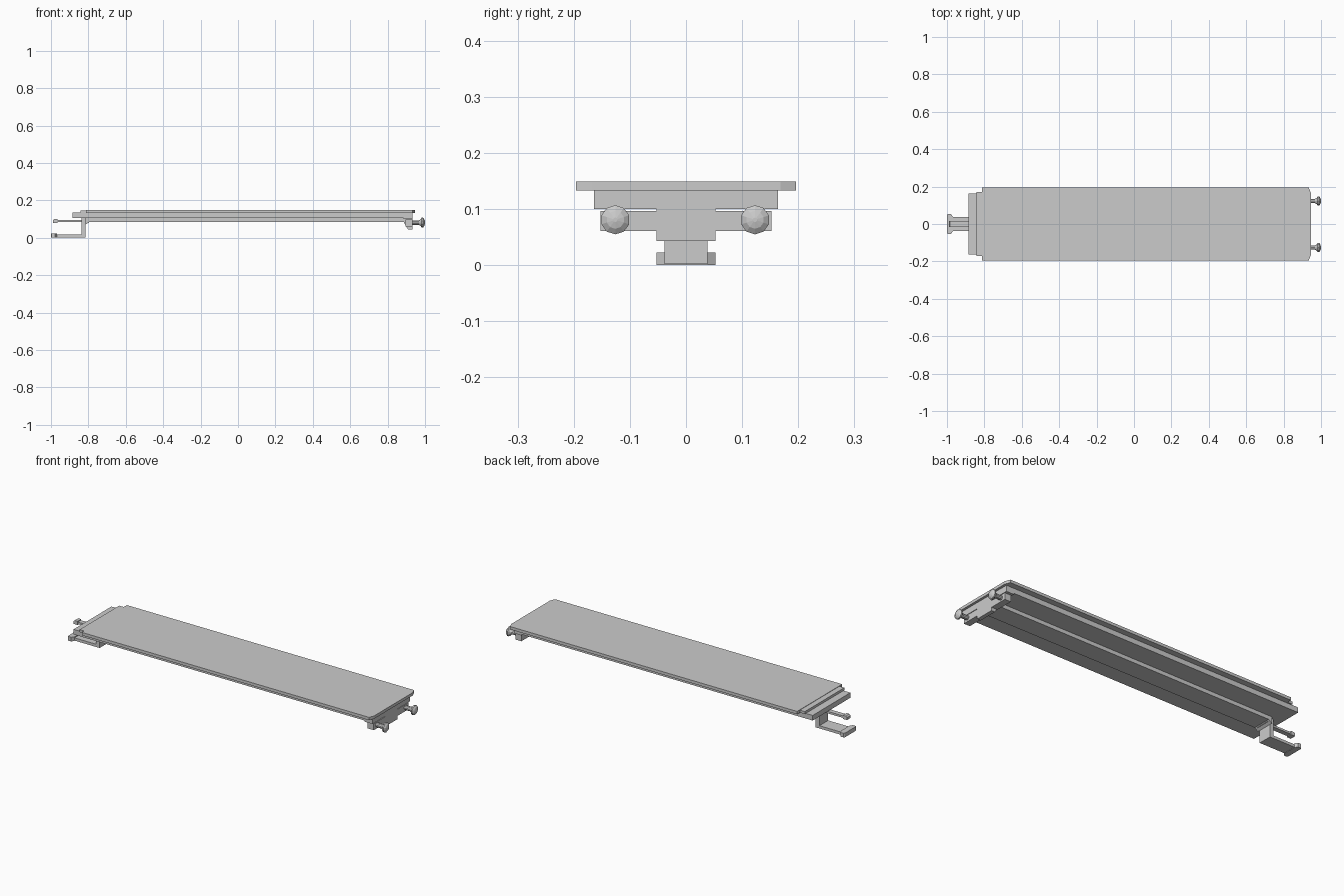
import bpy, bmesh, math
from mathutils import Matrix

cube = bpy.data.objects.get("Cube")
if cube:
    bpy.data.objects.remove(cube, do_unlink=True)

grey = bpy.data.materials.new("plain grey")
grey.use_nodes = True
colour = (0.6, 0.6, 0.6, 1)
grey.diffuse_color = colour
grey.node_tree.nodes["Principled BSDF"].inputs["Base Color"].default_value = colour


def finish(name, bm):
    bmesh.ops.recalc_face_normals(bm, faces=bm.faces)
    mesh = bpy.data.meshes.new(name)
    bm.to_mesh(mesh)
    bm.free()
    mesh.materials.append(grey)
    obj = bpy.data.objects.new(name, mesh)
    bpy.context.collection.objects.link(obj)
    return obj


def prism(name, outline, low, high, axis="z"):
    """Extrude a flat outline: (x, y) along z, or (x, z) along y."""
    bm = bmesh.new()
    place = (lambda a, b, h: (a, b, h)) if axis == "z" else (lambda a, b, h: (a, h, b))
    base = bm.faces.new([bm.verts.new(place(a, b, low)) for a, b in outline])
    top = bmesh.ops.extrude_face_region(bm, geom=[base])["geom"]
    offset = place(0, 0, high - low)
    bmesh.ops.translate(bm, vec=offset, verts=[v for v in top if isinstance(v, bmesh.types.BMVert)])
    return finish(name, bm)


def box(name, x0, x1, half, z0, z1):
    return prism(name, [(x0, -half), (x1, -half), (x1, half), (x0, half)], z0, z1)


def mirrored(points):
    """Complete a half outline by reflecting it across the centre line."""
    return points + [(x, -y) for x, y in reversed(points)]


# Deck with clipped corners and a narrower tongue
prism("deck", mirrored([(-0.813, 0.196), (0.934, 0.196), (0.945, 0.168)]), 0.133, 0.149)
box("deck_tongue", -0.843, -0.813, 0.172, 0.133, 0.147)

# Underframe and centre beam
box("underframe", -0.885, 0.885, 0.164, 0.106, 0.134)
box("headstock", 0.885, 0.932, 0.164, 0.1, 0.134)
prism("centre_beam", [(-0.815, 0.106), (-0.815, 0.07), (-0.795, 0.085),
                      (0.9, 0.085), (0.9, 0.106)], -0.052, 0.052, "y")

# Buffer beam with a sloping centre bracket
box("buffer_beam", 0.895, 0.932, 0.152, 0.061, 0.097)
prism("centre_bracket", [(0.885, 0.101), (0.885, 0.085), (0.91, 0.043),
                         (0.932, 0.043), (0.932, 0.101)], -0.053, 0.053, "y")


# Buffers: ten-sided turned shapes along x
def buffer(name, y):
    profile = [(0.93, 0.012), (0.967, 0.012), (0.977, 0.018),
               (0.982, 0.026), (0.99, 0.026), (0.997, 0.016), (1.0, 0.004)]
    bm = bmesh.new()
    rings = []
    for x, r in profile:
        angles = [math.tau * (i + 0.5) / 10 for i in range(10)]
        rings.append([bm.verts.new((x, r * math.cos(a), r * math.sin(a))) for a in angles])
    for a, b in zip(rings, rings[1:]):
        for i in range(10):
            j = (i + 1) % 10
            bm.faces.new((a[i], a[j], b[j], b[i]))
    bm.faces.new(rings[0])
    bm.faces.new(rings[-1])
    bmesh.ops.transform(bm, matrix=Matrix.Translation((0, y, 0.081)), verts=bm.verts)
    return finish(name, bm)


for side, y in (("front", -0.126), ("back", 0.123)):
    buffer(side + "_buffer", y)

# Lower coupling: post, wide bar and rounded end
box("coupling_post", -0.838, -0.815, 0.038, 0.002, 0.09)
box("coupling_bar", -0.98, -0.815, 0.038, 0.002, 0.017)
prism("coupling_end", mirrored([(-1.0, 0.046), (-0.996, 0.053), (-0.978, 0.053), (-0.968, 0.038)]), 0, 0.023)

# Upper hook
box("hook_bar", -0.975, -0.82, 0.013, 0.084, 0.095)
prism("hook_end", [(-0.99, 0.08), (-0.965, 0.08), (-0.965, 0.1), (-0.983, 0.1), (-0.99, 0.094)], -0.016, 0.016, "y")
box("hook_mount", -0.838, -0.8, 0.038, 0.08, 0.106)
